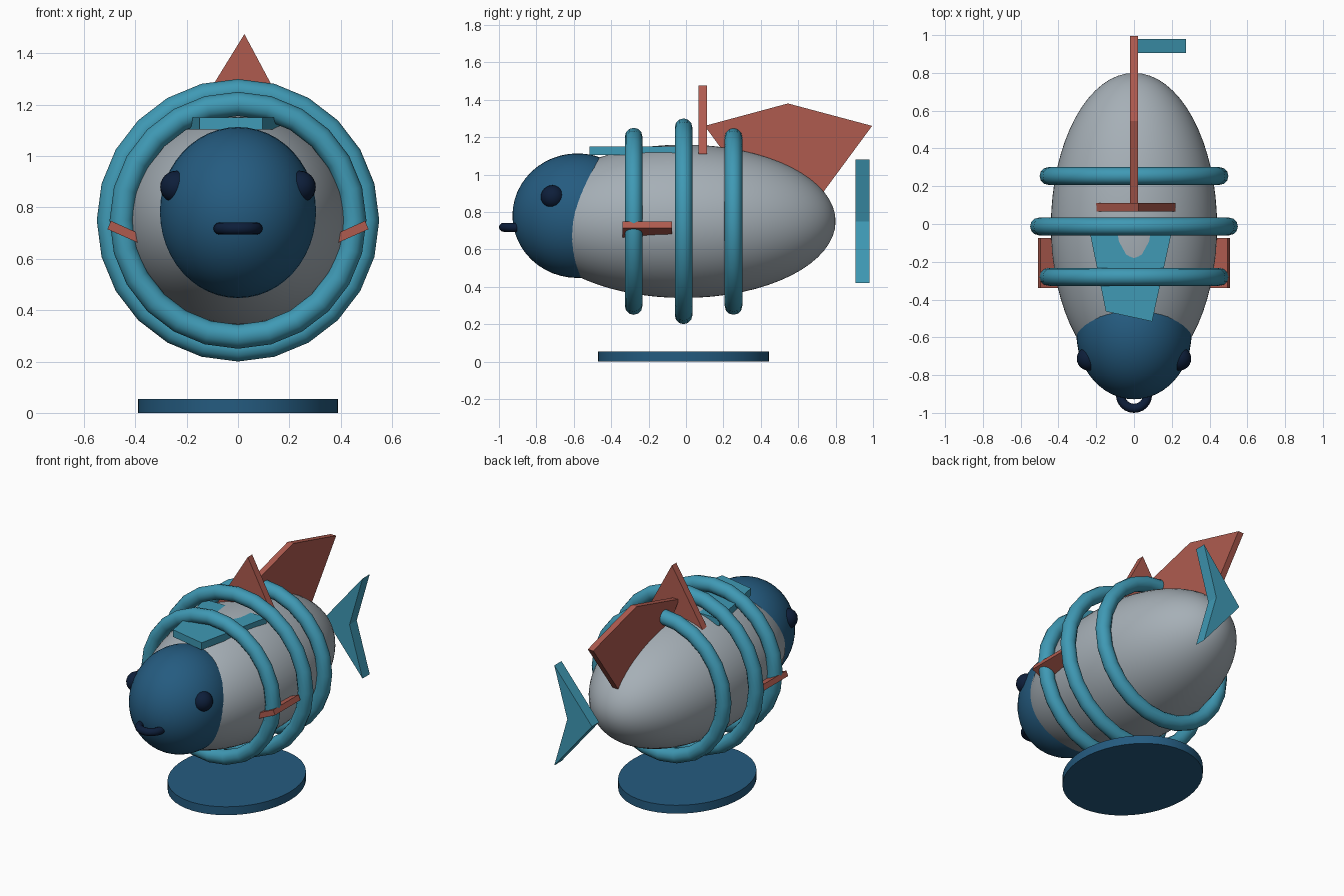
import bpy, math
from mathutils import Vector

if "Cube" in bpy.data.objects:
    bpy.data.objects.remove(bpy.data.objects["Cube"], do_unlink=True)


def material(name, rgb):
    m = bpy.data.materials.new(name)
    m.use_nodes = True
    m.diffuse_color = (*rgb, 1)
    bsdf = next(n for n in m.node_tree.nodes if n.type == 'BSDF_PRINCIPLED')
    bsdf.inputs["Base Color"].default_value = (*rgb, 1)
    return m


GREY = material("pale grey", (0.38, 0.43, 0.47))
TEAL = material("teal", (0.05, 0.32, 0.46))
RED = material("brick red", (0.43, 0.105, 0.078))
BLUE = material("deep blue", (0.018, 0.105, 0.215))
NAVY = material("navy", (0.004, 0.013, 0.042))
MID = -0.013  # y of the body centre


def finish(name, mat, smooth=True):
    ob = bpy.context.object
    ob.name = name
    ob.data.materials.append(mat)
    if smooth:
        bpy.ops.object.shade_smooth_by_angle(angle=math.radians(40))
    return ob


def ellipsoid(name, centre, radii, mat, segments=48):
    bpy.ops.mesh.primitive_uv_sphere_add(segments=segments, ring_count=segments // 2,
                                         location=centre, rotation=(math.pi / 2, 0, 0))
    ob = finish(name, mat)
    ob.scale = (radii[0], radii[2], radii[1])  # poles lie along y


def ring(name, centre, outer, tube, mat, upright=True):
    bpy.ops.mesh.primitive_torus_add(location=centre, major_segments=24, minor_segments=12,
                                     major_radius=outer - tube, minor_radius=tube,
                                     rotation=(math.pi / 2 if upright else 0, 0, 0))
    finish(name, mat)


def plate(name, outline, axis, low, high, mat):
    """Extrude a 2D outline between two positions along one axis."""
    def place(p, d):
        v = list(p)
        v.insert(axis, d)
        return Vector(v)
    n = len(outline)
    verts = [place(p, d) for d in (low, high) for p in outline]
    faces = [list(range(n)), list(range(n, 2 * n))]
    faces += [[i, (i + 1) % n, n + (i + 1) % n, n + i] for i in range(n)]
    mesh = bpy.data.meshes.new(name)
    mesh.from_pydata(verts, [], faces)
    ob = bpy.data.objects.new(name, mesh)
    bpy.context.collection.objects.link(ob)
    mesh.materials.append(mat)
    # Make the normals point outwards
    bpy.ops.object.select_all(action='DESELECT')
    bpy.context.view_layer.objects.active = ob
    ob.select_set(True)
    bpy.ops.object.mode_set(mode='EDIT')
    bpy.ops.mesh.select_all(action='SELECT')
    bpy.ops.mesh.normals_make_consistent(inside=False)
    bpy.ops.object.mode_set(mode='OBJECT')


# Body and head
ellipsoid("body", (0, MID, 0.75), (0.44, 0.813, 0.41), GREY, 64)
ellipsoid("head", (0, -0.58, 0.78), (0.305, 0.348, 0.333), BLUE)

# Eyes and mouth
for side, label in ((1, "left"), (-1, "right")):
    ellipsoid(label + "_eye", (side * 0.24, -0.713, 0.88), (0.063, 0.063, 0.063), NAVY, 24)
ring("mouth", (0, -0.904, 0.718), 0.096, 0.024, NAVY, upright=False)

# Hoops around the body
for label, offset, outer in (("front", -0.267, 0.5), ("middle", 0, 0.55), ("rear", 0.267, 0.5)):
    ring(label + "_hoop", (0, MID + offset, 0.75), outer, 0.047, TEAL)

# Fins along the back
plate("dorsal_fin", [(0.1, 1.26), (0.545, 1.38), (0.995, 1.26), (0.545, 0.65)],
      0, -0.02, 0.02, RED)
plate("crest_fin", [(-0.2, 1.11), (0.22, 1.11), (0.025, 1.475)], 1, 0.066, 0.112, RED)
plate("top_plate", [(-0.149, -0.463), (0.096, -0.516), (0.209, 0), (-0.243, 0)],
      2, 1.104, 1.151, TEAL)

# Tail fin, notched on its outer side
plate("tail_fin", [(0, 0.75), (0.275, 1.08), (0.18, 0.75), (0.275, 0.42)],
      1, 0.905, 0.98, TEAL)

# Side fins, tilted up towards their tips
for side, label in ((1, "left"), (-1, "right")):
    plate(label + "_side_fin", [(side * x, z) for x, z in
          ((0.508, 0.715), (0.495, 0.748), (0.3, 0.66), (0.31, 0.627))],
          1, -0.34, -0.075, RED)

# Stand
bpy.ops.mesh.primitive_cylinder_add(vertices=48, radius=1, depth=0.055,
                                    location=(0, MID, 0.0275))
finish("stand", BLUE).scale = (0.39, 0.458, 1)
